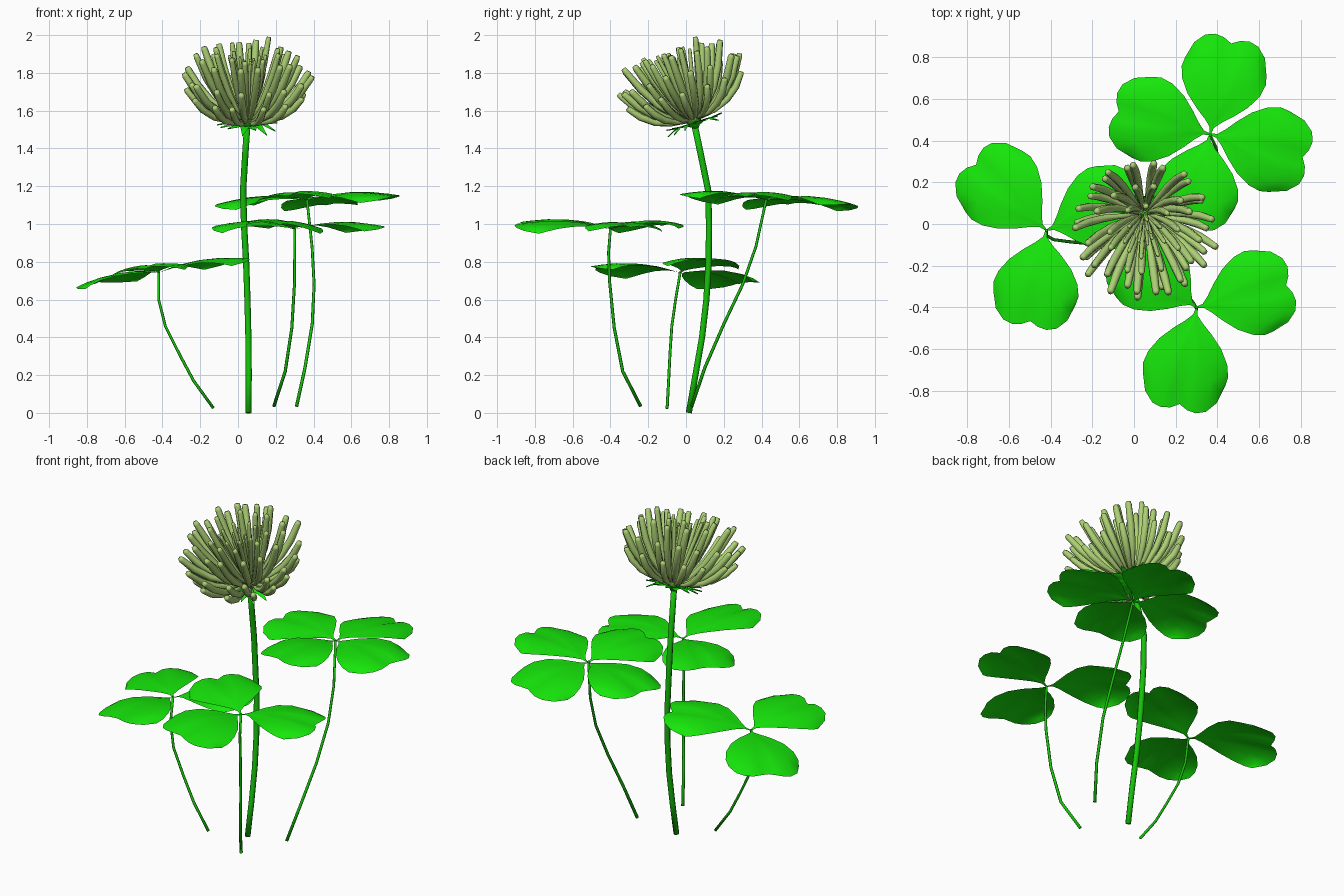
import bpy, bmesh, math, random
from mathutils import Vector, Matrix

if "Cube" in bpy.data.objects:
    bpy.data.objects.remove(bpy.data.objects["Cube"])

random.seed(4)


def material(name, rgb):
    m = bpy.data.materials.new(name)
    m.diffuse_color = (*rgb, 1)
    m.use_nodes = True
    m.node_tree.nodes["Principled BSDF"].inputs["Base Color"].default_value = m.diffuse_color
    return m


LEAF = material("leaf_green", (0.008, 0.80, 0.003))
STEM = material("stem_green", (0.008, 0.54, 0.003))
PETAL = material("floret_green", (0.42, 0.64, 0.18))


def finish(bm, name, mat, fix_normals=True):
    if fix_normals:
        bmesh.ops.recalc_face_normals(bm, faces=bm.faces[:])
    for f in bm.faces:
        f.smooth = True
    me = bpy.data.meshes.new(name)
    bm.to_mesh(me)
    bm.free()
    me.materials.append(mat)
    ob = bpy.data.objects.new(name, me)
    bpy.context.collection.objects.link(ob)
    return ob


def tube(bm, path, radii, sides, ref):
    """Capped tube along path; ref is a direction roughly across the path."""
    rings = []
    for i, p in enumerate(path):
        t = (path[min(i + 1, len(path) - 1)] - path[max(i - 1, 0)]).normalized()
        n = t.cross(ref).normalized()
        b = n.cross(t)
        rings.append([bm.verts.new(p + radii[i] * (math.cos(a) * b + math.sin(a) * n))
                      for a in (2 * math.pi * k / sides for k in range(sides))])
    for r0, r1 in zip(rings, rings[1:]):
        for k in range(sides):
            j = (k + 1) % sides
            bm.faces.new((r0[k], r0[j], r1[j], r1[k]))
    bm.faces.new(rings[0])
    bm.faces.new(rings[-1])


def stalk(name, pts, r0, r1):
    bm = bmesh.new()
    n = len(pts) - 1
    tube(bm, [Vector(p) for p in pts],
         [r0 + (r1 - r0) * i / n for i in range(n + 1)], 8, Vector((1, 0, 0)))
    return finish(bm, name, STEM)


# Heart-shaped leaflet: half width along the length, and tip outline across
ROWS = [(0, .004), (.1, .010), (.2, .042), (.32, .09), (.5, .15),
        (.7, .192), (.87, .207), (1, .200)]
COLS = [(-1, .70), (-.87, .87), (-.65, .97), (-.42, 1), (-.2, .985), (0, .94),
        (.2, .985), (.42, 1), (.65, .97), (.87, .87), (1, .70)]


def leaflet(bm, centre, angle, length, slope, roll):
    rot = Matrix.Rotation(math.radians(angle), 3, 'Z')
    grid = []
    for u, w in ROWS:
        row = []
        for v, e in COLS:
            x, y = length * u * e, w * v
            z = slope * x + roll * y
            z += 0.03 * math.sin(math.pi * u) - 0.028 * u * v * v   # domed blade
            z -= 0.008 * u * max(0, 1 - abs(v) * 5)                 # midrib crease
            row.append(bm.verts.new(centre + rot @ Vector((x, y, z))))
        grid.append(row)
    for a, b in zip(grid, grid[1:]):
        for k in range(len(COLS) - 1):
            bm.faces.new((a[k], b[k], b[k + 1], a[k + 1]))


def leaf(name, centre, leaflets):
    bm = bmesh.new()
    for args in leaflets:
        leaflet(bm, Vector(centre), *args)
    return finish(bm, name, LEAF, False)


# Main stem
stalk("main_stem", [(.055, .015, 0), (.057, .05, .2), (.055, .085, .4), (.05, .108, .6),
                    (.043, .12, .8), (.032, .122, 1.0), (.027, .117, 1.18),
                    (.038, .08, 1.36), (.05, .042, 1.54)], .016, .017)

# Leaf stalks
stalk("left_leaf_stalk", [(-.13, -.10, .025), (-.235, -.092, .17), (-.31, -.085, .31),
                          (-.385, -.075, .46), (-.42, -.055, .6), (-.42, -.03, .748)], .008, .007)
stalk("front_leaf_stalk", [(.19, -.24, .035), (.25, -.335, .22), (.285, -.38, .45),
                           (.30, -.405, .7), (.30, -.41, .85), (.30, -.40, .975)], .009, .007)
stalk("back_leaf_stalk", [(.31, .03, .035), (.355, .10, .24), (.393, .20, .47), (.403, .30, .68),
                          (.392, .37, .88), (.365, .425, 1.13)], .009, .007)

# Leaves: leaflets as (angle, length, slope, roll)
leaf("left_leaf", (-.42, -.03, .742),
     [(137, .49, -.11, -.10), (260, .47, .06, .12), (21, .48, .16, -.05)])
leaf("front_leaf", (.30, -.40, .972),
     [(14, .47, .04, -.02), (260, .50, .07, -.10), (142, .47, .06, -.06)])
leaf("back_leaf", (.365, .43, 1.125),
     [(77, .475, -.04, -.08), (-14, .485, .06, .03), (166, .48, -.03, -.06), (256, .455, .07, .08)])

# Flower head frame, leaning towards the front
HEAD = Matrix.Translation((.05, .045, 1.535)) @ Matrix.Rotation(math.radians(18), 4, 'X')

# Florets: rings of (count, bend radius, bend height, tip radius, tip height, thickness)
RINGS = [(14, .23, .03, .32, .18, .020), (17, .23, .06, .35, .28, .021),
         (14, .17, .10, .27, .38, .021), (10, .11, .15, .18, .42, .018),
         (8, .05, .18, .10, .39, .012), (7, .02, .18, .04, .36, .009)]
bm = bmesh.new()
for ri, (count, br, bh, tr, th, thick) in enumerate(RINGS):
    for k in range(count):
        a = 2 * math.pi * (k + .5 * (ri % 2) + random.uniform(-.22, .22)) / count
        s = random.uniform(.93, 1.03)
        out, side = Vector((math.cos(a), math.sin(a), 0)), Vector((-math.sin(a), math.cos(a), 0))
        p0 = out * .03 * (1 - ri / 7) + Vector((0, 0, .015))
        p1 = out * br + Vector((0, 0, bh))
        p2 = out * tr * min(s, 1.02) + Vector((0, 0, th * s))
        path = [(1 - t) ** 2 * p0 + 2 * t * (1 - t) * p1 + t * t * p2
                for t in (0, .25, .5, .75, .97, 1)]
        tube(bm, path, [thick * f for f in (.35, .65, .95, 1, .85, .65)], 6, side)
florets = finish(bm, "flower_florets", PETAL)
florets.matrix_world = HEAD

# Pointed bracts and small cup below the flower
bm = bmesh.new()
for k in range(14):
    a = 2 * math.pi * (k + random.uniform(-.15, .15)) / 14
    rot = Matrix.Rotation(a, 3, 'Z')
    tip_z = random.uniform(-.03, .01)
    profile = [(.012, .014, -.02), (.06, .026, .002), (.10, .020, .0), (.16, .001, tip_z)]
    rows = [[bm.verts.new(rot @ Vector((x, y, z - .006 * (y == 0) + .003)))
             for y in (-w, 0, w)] for x, w, z in profile]
    for r0, r1 in zip(rows, rows[1:]):
        for j in (0, 1):
            bm.faces.new((r0[j], r1[j], r1[j + 1], r0[j + 1]))
bracts = finish(bm, "flower_bracts", LEAF, False)
bracts.matrix_world = HEAD

bm = bmesh.new()
tube(bm, [Vector((0, 0, z)) for z in (-.03, -.01, .015, .04)], [.016, .028, .045, .03], 10,
     Vector((1, 0, 0)))
cup = finish(bm, "flower_cup", STEM)
cup.matrix_world = HEAD
